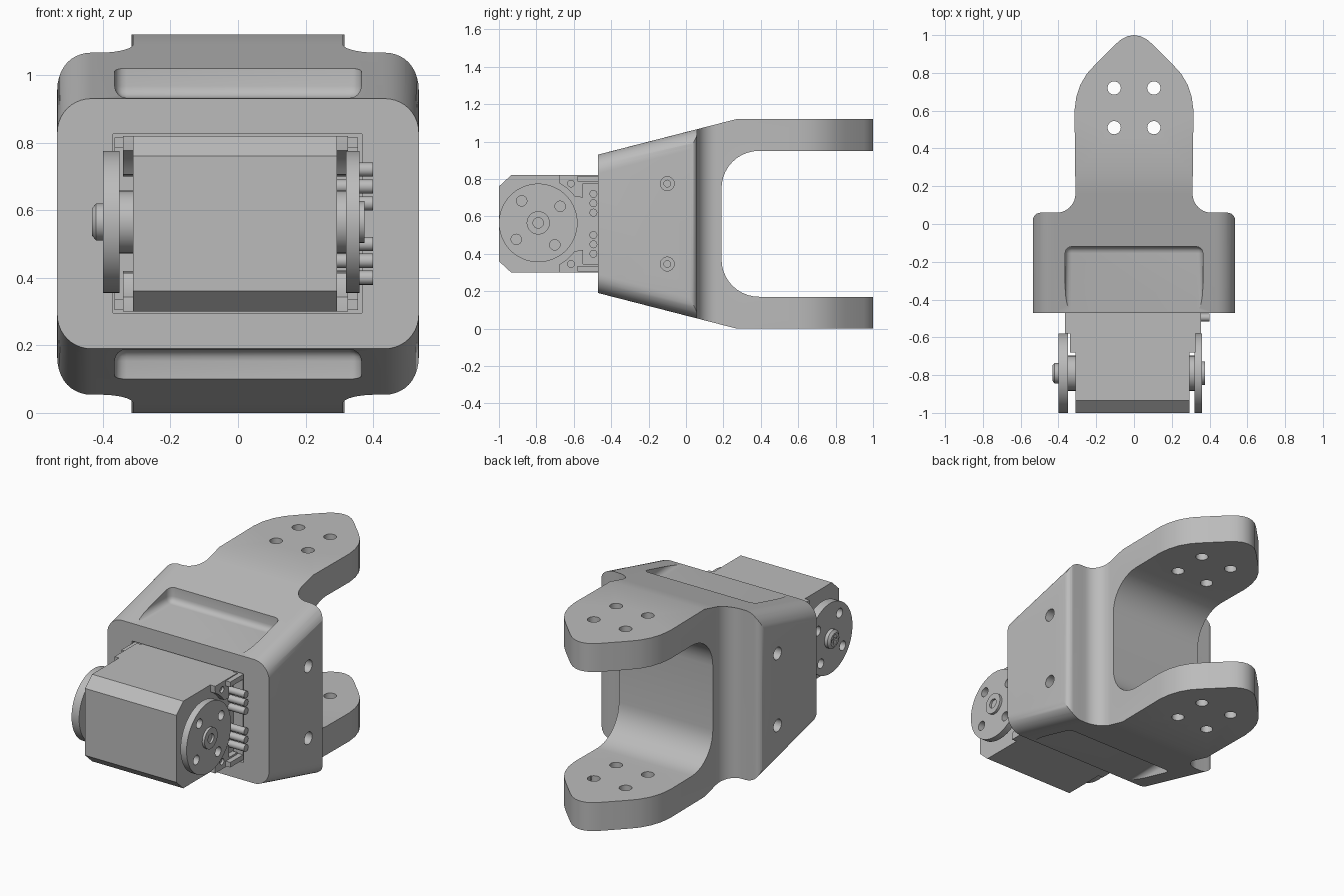
import bpy, bmesh, math
from mathutils import Vector

if "Cube" in bpy.data.objects:
    bpy.data.objects.remove(bpy.data.objects["Cube"])

grey = bpy.data.materials.new("plain grey")
grey.use_nodes = True
COL = (0.5, 0.5, 0.5, 1)
grey.diffuse_color = COL
grey.node_tree.nodes["Principled BSDF"].inputs["Base Color"].default_value = COL

MID = 0.56          # height of the symmetry plane
HUB_Y = -0.79       # servo axis


def place(axis, a, b, t):
    return {"X": (t, a, b), "Y": (a, t, b), "Z": (a, b, t)}[axis]


def loft(name, axis, sections):
    """Skin closed sections, each given as (position along axis, points)."""
    bm = bmesh.new()
    rings = [[bm.verts.new(place(axis, a, b, t)) for a, b in pts] for t, pts in sections]
    for r, s in zip(rings, rings[1:]):
        for i in range(len(r)):
            j = (i + 1) % len(r)
            bm.faces.new((r[i], r[j], s[j], s[i]))
    bm.faces.new(rings[0])
    bm.faces.new(rings[-1])
    bmesh.ops.recalc_face_normals(bm, faces=bm.faces)
    me = bpy.data.meshes.new(name)
    bm.to_mesh(me)
    bm.free()
    me.materials.append(grey)
    ob = bpy.data.objects.new(name, me)
    bpy.context.collection.objects.link(ob)
    return ob


def prism(name, axis, pts, lo, hi):
    return loft(name, axis, [(lo, pts), (hi, pts)])


def arc(ca, cb, r, start, end, n=10):
    return [(ca + r * math.cos(math.radians(start + (end - start) * i / n)),
             cb + r * math.sin(math.radians(start + (end - start) * i / n))) for i in range(n + 1)]


def rod(name, axis, a, b, r, lo, hi, n=32):
    return prism(name, axis, arc(a, b, r, 0, 360, n)[:-1], lo, hi)


def rect(a0, a1, b0, b1):
    return [(a0, b0), (a1, b0), (a1, b1), (a0, b1)]


def round_rect(a0, a1, b0, b1, r):
    return (arc(a1 - r, b1 - r, r, 0, 90) + arc(a0 + r, b1 - r, r, 90, 180)
            + arc(a0 + r, b0 + r, r, 180, 270) + arc(a1 - r, b0 + r, r, 270, 360))


def apply(ob, mod):
    bpy.context.view_layer.objects.active = ob
    bpy.ops.object.modifier_apply(modifier=mod.name)


def bevel(ob, width, segments=4):
    m = ob.modifiers.new("bevel", "BEVEL")
    m.width, m.segments = width, segments
    apply(ob, m)
    return ob


def combine(ob, tool, op="DIFFERENCE"):
    m = ob.modifiers.new("cut", "BOOLEAN")
    m.operation, m.object, m.solver = op, tool, "EXACT"
    apply(ob, m)
    bpy.data.objects.remove(tool)


def flip(pts):
    """Mirror (y, z) points about the middle height."""
    return [(y, 2 * MID - z) for y, z in pts]


# Bracket: flaring rounded block trimmed by the plan outline
def section(half):
    return round_rect(-0.535, 0.535, MID - half, MID + half, 0.1)


bracket = loft("bracket", "Y", [(-0.47, section(0.37)), (0.27, section(0.56)), (1.1, section(0.56))])
half_plan = ([(0.6, -0.6), (0.6, -0.5), (0.535, -0.49)] + arc(0.495, 0.02, 0.04, 0, 90, 6)
             + arc(0.41, 0.16, 0.1, 270, 180)
             + [(0.315, 0.6), (0.306, 0.67), (0.285, 0.735), (0.25, 0.795), (0.2, 0.85),
                (0.1, 0.95), (0.068, 0.977), (0.035, 0.994), (0, 1.0)])
plan = half_plan + [(-x, y) for x, y in reversed(half_plan[:-1])]
combine(bracket, prism("plan", "Z", plan, -0.2, 1.4), "INTERSECT")

# Fork opening and servo pocket
combine(bracket, prism("fork_gap", "X", round_rect(0.19, 2, 0.17, 0.95, 0.2), -1, 1))
combine(bracket, prism("pocket", "Y", rect(-0.37, 0.367, 0.295, 0.825), -0.6, 0.0))

# Recesses in the sloping top and bottom
for lo, hi in ((0.932, 1.4), (-0.28, 0.188)):
    combine(bracket, bevel(prism("recess", "Z", rect(-0.365, 0.365, -0.6, -0.12), lo, hi), 0.035))

# Fork holes and stepped side screw holes
for sx in (-1, 1):
    for y in (0.51, 0.72):
        combine(bracket, rod("fork_hole", "Z", sx * 0.105, y, 0.035, -0.2, 1.3))
    for z in (0.345, 0.775):
        combine(bracket, rod("counterbore", "X", -0.1, z, 0.037, sx * 0.46, sx * 0.7))
        combine(bracket, rod("screw_hole", "X", -0.1, z, 0.018, sx * 0.36, sx * 0.7, 16))

# Servo case with chamfered front
front = [(-0.05, 0.82), (-0.935, 0.82), (-1.0, 0.76)]
prism("servo_case", "X", front + list(reversed(flip(front))), -0.31, 0.293)

# Side pads of the case, clear of the horns
pad = [(-0.47, 0.82), (-0.68, 0.82), (-0.68, 0.80)] + arc(HUB_Y, 0.565, 0.24, 62, 36, 6) + \
      [(-0.55, 0.70), (-0.55, 0.775), (-0.47, 0.775)]
for side, inner, outer, step in (("right", 0.28, 0.325, 0.355), ("left", -0.30, -0.34, -0.365)):
    for level, mirror in (("upper", False), ("lower", True)):
        fix = flip if mirror else list
        ob = prism(f"{side}_{level}_pad", "X", fix(pad), inner, outer)
        z = 0.345 if mirror else 0.775
        combine(ob, rod("pad_hole", "X", -0.615, z, 0.018, outer - 0.015, outer + 0.015, 16))
        prism(f"{side}_{level}_step", "X", fix(rect(-0.58, -0.06, 0.785, 0.815)), inner, step)
    prism(f"{side}_case_back", "X", rect(-0.46, -0.06, 0.31, 0.81), inner, step)

# Connector pins
for i, z in enumerate((0.40, 0.45, 0.50, 0.62, 0.67, 0.72)):
    rod(f"connector_pin_{i + 1}", "X", -0.495, z, 0.021, 0.28, 0.4, 16)

# Horn discs with four holes each
for side, lo, hi, root in (("right", 0.32, 0.36, 0.28), ("left", -0.4, -0.35, -0.30)):
    horn = rod(f"{side}_horn", "X", HUB_Y, 0.565, 0.21, lo, hi, 64)
    for k in range(4):
        a = math.radians(37 + 90 * k)
        combine(horn, rod("horn_hole", "X", HUB_Y + 0.147 * math.cos(a),
                          0.565 + 0.147 * math.sin(a), 0.028, -0.6, 0.6, 20))
    near = lo if side == "right" else hi
    rod(f"{side}_hub", "X", HUB_Y, 0.565, 0.093, min(root, near), max(root, near))

# Right boss with a bore, left screw with a cross slot
boss = rod("right_boss", "X", HUB_Y, 0.565, 0.062, 0.355, 0.375)
combine(boss, rod("bore", "X", HUB_Y, 0.565, 0.028, 0.362, 0.5))
screw = loft("left_screw", "X", [(-0.39, arc(HUB_Y, 0.565, 0.055, 0, 360, 32)[:-1]),
                                 (-0.42, arc(HUB_Y, 0.565, 0.055, 0, 360, 32)[:-1]),
                                 (-0.432, arc(HUB_Y, 0.565, 0.04, 0, 360, 32)[:-1])])
for w, h in ((0.03, 0.008), (0.008, 0.03)):
    combine(screw, prism("slot", "X", rect(HUB_Y - w, HUB_Y + w, 0.565 - h, 0.565 + h), -0.5, -0.42))

# Smooth curved walls, keep edges sharp
for ob in bpy.context.scene.objects:
    if ob.type == "MESH":
        bpy.ops.object.select_all(action="DESELECT")
        ob.select_set(True)
        bpy.context.view_layer.objects.active = ob
        bpy.ops.object.shade_smooth_by_angle(angle=math.radians(30))
